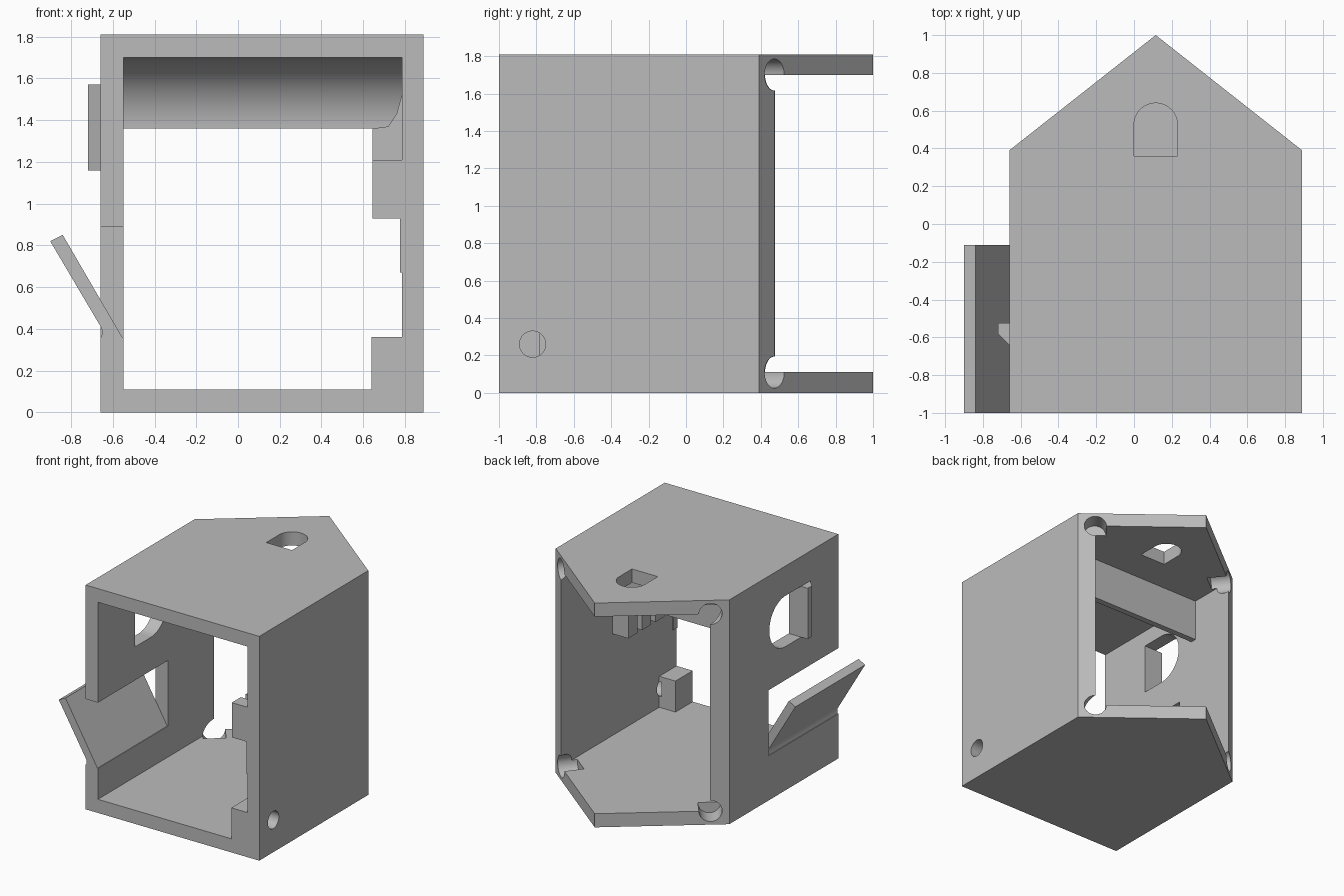
import bpy
import bmesh
from math import pi, cos, sin
from mathutils import Vector, Matrix

cube = bpy.data.objects.get("Cube")
if cube:
    bpy.data.objects.remove(cube, do_unlink=True)

grey = bpy.data.materials.new("plain_grey")
grey.use_nodes = True
COLOUR = (0.5, 0.5, 0.5, 1)
grey.diffuse_color = COLOUR
grey.node_tree.nodes["Principled BSDF"].inputs["Base Color"].default_value = COLOUR

# Main dimensions
X0, X1, HEIGHT, WALL = -0.66, 0.89, 1.81, 0.11
IN0, IN1, TOP = X0 + WALL, X1 - 0.105, HEIGHT - WALL
MID, EAVE = (X0 + X1) / 2, 0.39


def prism(name, points, axis, low, high):
    """Extrude a 2D outline along an axis; the other two axes keep their order."""
    bm = bmesh.new()

    def place(p, t):
        co = list(p)
        co.insert("xyz".index(axis), t)
        return bm.verts.new(co)

    rings = [[place(p, t) for p in points] for t in (low, high)]
    for ring in rings:
        bm.faces.new(ring)
    n = len(points)
    for i in range(n):
        j = (i + 1) % n
        bm.faces.new((rings[0][i], rings[0][j], rings[1][j], rings[1][i]))
    bmesh.ops.recalc_face_normals(bm, faces=bm.faces)
    mesh = bpy.data.meshes.new(name)
    bm.to_mesh(mesh)
    bm.free()
    mesh.materials.append(grey)
    obj = bpy.data.objects.new(name, mesh)
    bpy.context.collection.objects.link(obj)
    return obj


def box(name, x, y, z):
    return prism(name, [(x[0], y[0]), (x[1], y[0]), (x[1], y[1]), (x[0], y[1])], "z", *z)


def arc(cu, cv, r, start, end, steps=32):
    angles = [start + (end - start) * i / steps for i in range(steps + 1)]
    return [(cu + r * cos(a), cv + r * sin(a)) for a in angles]


def smooth(obj):
    bpy.ops.object.select_all(action="DESELECT")
    obj.select_set(True)
    bpy.context.view_layer.objects.active = obj
    bpy.ops.object.shade_smooth_by_angle(angle=pi / 6)


def cut(obj, cutter, keep=False):
    cutter.hide_render = True
    mod = obj.modifiers.new("cut", "BOOLEAN")
    mod.operation, mod.solver, mod.object = "DIFFERENCE", "EXACT", cutter
    bpy.context.view_layer.objects.active = obj
    bpy.ops.object.modifier_apply(modifier=mod.name)
    if not keep:
        bpy.data.objects.remove(cutter, do_unlink=True)


# House shell: gabled prism hollowed from front to back
shell = prism("house_shell", [(X0, -1), (X1, -1), (X1, EAVE), (MID, 1), (X0, EAVE)], "z", 0, HEIGHT)
cut(shell, box("hollow", (IN0, IN1), (-1.5, 1.5), (WALL, TOP)))

# Arched openings in the top plate and the side wall
cut(shell, prism("top_arch", [(0, 0.36), (0.23, 0.36)] + arc(MID, 0.525, 0.115, 0, pi), "z", 1.6, 2))
cut(shell, prism("side_arch", [(-0.525, 1.16)] + arc(-0.325, 1.365, 0.205, -pi / 2, pi / 2)
                 + [(-0.525, 1.57)], "x", -0.8, -0.4))

# Hatch opening running out through the front edge
cut(shell, box("hatch_opening", (-0.8, -0.5), (-1.2, -0.11), (0.36, 0.89)))

# Round sockets at the four rear inner corners, square to the gable slopes
for side, x in ((1, IN1), (-1, IN0)):
    normal = Vector((side * 0.61, MID - X0, 0)).normalized()
    for z in (WALL, TOP):
        socket = prism("socket", arc(0, 0, 0.085, 0, 2 * pi, 40)[:-1], "z", -0.15, 0.2)
        socket.matrix_world = (Matrix.Translation((x, 0.473, z))
                               @ normal.to_track_quat("Z", "Y").to_matrix().to_4x4())
        bpy.context.view_layer.update()
        cut(shell, socket)

# Corner block with a shallow round hole through the wall
corner_block = box("corner_block", (0.64, IN1), (-1, -0.78), (WALL, 0.36))
hole = prism("side_hole", arc(-0.82, 0.26, 0.07, 0, 2 * pi, 40)[:-1], "x", 0.765, 1)
cut(shell, hole, keep=True)
cut(corner_block, hole)
smooth(shell)
smooth(corner_block)

# Tilted hatch
prism("hatch", [(-0.9, 0.82), (-0.84, 0.85), (-0.555, 0.36), (-0.655, 0.36), (-0.65, 0.385),
                (-0.655, 0.405)], "y", -1, -0.11)

# Shutter fin beside the side arch
prism("shutter_fin", [(-0.72, -0.525), (X0, -0.525), (X0, -0.64), (-0.72, -0.58)], "z", 1.16, 1.57)

# Cross beam under the top plate with a coved front
beam = prism("cross_beam", [(0.08, TOP), (0.08, 1.36)]
             + arc(-0.31, 1.36, 0.34, 0, pi / 2), "x", IN0, IN1)
smooth(beam)

# Row of wall pegs, the strip below and the bracket above
for i in range(5):
    y = -1 + i * 0.175
    box("wall_peg", (0.645, IN1), (y, y + 0.115), (0.93, 1.21))
box("wall_strip", (0.776, IN1), (-1, -0.95), (0.67, 0.93))
prism("wall_bracket", [(IN1, 1.21), (0.645, 1.21), (0.645, 1.36), (0.72, 1.37), (0.76, 1.43),
                       (IN1, 1.52)], "y", -0.3, -0.05)
